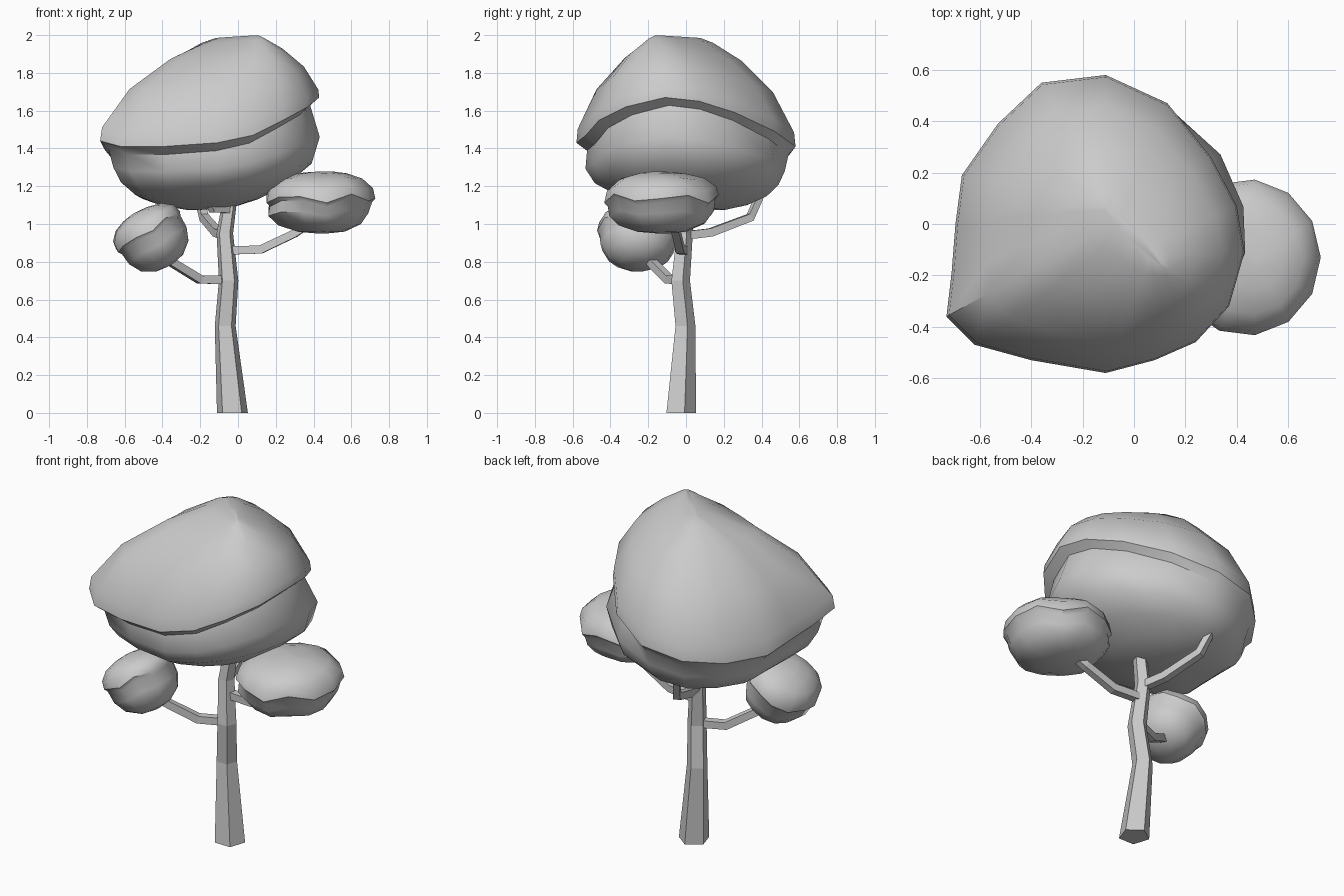
import bpy
import bmesh
from math import sin, cos, pi, radians
from mathutils import Vector, Matrix

cube = bpy.data.objects.get("Cube")
if cube:
    bpy.data.objects.remove(cube, do_unlink=True)

grey = bpy.data.materials.new("plain_grey")
grey.use_nodes = True
grey.diffuse_color = (0.6, 0.6, 0.6, 1)
grey.node_tree.nodes["Principled BSDF"].inputs["Base Color"].default_value = (0.6, 0.6, 0.6, 1)


def loft(name, rings, smooth=False):
    """Skin a list of rings and close both ends."""
    bm = bmesh.new()
    loops = [[bm.verts.new(p) for p in ring] for ring in rings]
    n = len(loops[0])
    for a, b in zip(loops, loops[1:]):
        for i in range(n):
            j = (i + 1) % n
            bm.faces.new((a[i], a[j], b[j], b[i]))
    bm.faces.new(loops[0])
    bm.faces.new(loops[-1])
    bmesh.ops.recalc_face_normals(bm, faces=bm.faces[:])
    mesh = bpy.data.meshes.new(name)
    bm.to_mesh(mesh)
    bm.free()
    mesh.materials.append(grey)
    ob = bpy.data.objects.new(name, mesh)
    bpy.context.collection.objects.link(ob)
    if smooth:
        bpy.ops.object.select_all(action="DESELECT")
        ob.select_set(True)
        bpy.context.view_layer.objects.active = ob
        bpy.ops.object.shade_smooth_by_angle(angle=radians(42))
    return ob


def tube(name, path, radii, sides, level=False, turn=0.0):
    """Faceted limb along a path; level keeps the sections horizontal."""
    pts = [Vector(p) for p in path]
    rings = []
    for i, (p, r) in enumerate(zip(pts, radii)):
        t = (pts[min(i + 1, len(pts) - 1)] - pts[max(i - 1, 0)]).normalized()
        if level:
            t = Vector((0, 0, 1))
        u = t.cross(Vector((0, 1, 0) if level else (0, 0, 1))).normalized()
        v = t.cross(u)
        rings.append([p + r * (u * cos(turn + 2 * pi * k / sides) + v * sin(turn + 2 * pi * k / sides))
                      for k in range(sides)])
    return loft(name, rings)


def clump(name, rim, ridge, nadir, cap, bowl, lip, belly):
    """Leaf clump: a cap rising to a short ridge, its lip overhanging a bowl.
    belly widens or narrows the bowl below each rim point."""
    rim, nadir = [Vector(p) for p in rim], Vector(nadir)
    a, b = [Vector(p) for p in ridge]
    span = (b - a).xy
    tops = []
    for p in rim:
        t = 0.5 + (p - (a + b) / 2).xy.dot(span) / span.length
        tops.append(a.lerp(b, max(0, min(1, t))))
    rings = [[Vector((*q.xy.lerp(p.xy, r), p.z + (q.z - p.z) * h)) for p, q in zip(rim, tops)]
             for r, h in reversed(cap)]
    for r, h in bowl:
        ring = []
        for p, f in zip(rim, belly):
            wide = r * (1 + (f - 1) * sin(pi * min(1, h * 1.1)))
            z = p.z - lip
            ring.append(Vector((*nadir.xy.lerp(p.xy, wide), z + (nadir.z - z) * h)))
        rings.append(ring)
    return loft(name, rings, smooth=True)


# Trunk
tube("trunk",
     [(-.03, -.033, 0), (-.068, -.008, .46), (-.05, -.033, .7), (-.07, -.01, .95), (-.033, 0, 1.2)],
     [.086, .058, .054, .046, .038], 5, level=True, turn=radians(53))

# Branches
branches = {
    "right_branch": [(-.06, -.03, .705), (-.2, -.09, .705), (-.38, -.2, .815), (-.45, -.24, .88)],
    "left_branch": [(-.05, -.01, .86), (.12, -.03, .865), (.3, -.05, .95), (.42, -.08, 1.03)],
    "back_branch": [(-.07, 0, .94), (-.11, .13, .955), (-.18, .34, 1.035), (-.21, .39, 1.15)],
    "front_branch": [(-.04, -.01, 1.08), (-.13, -.08, 1.08), (-.17, -.12, 1.2)],
}
for name, path in branches.items():
    tube(name, path, [.031, .031, .029, .025], 4, turn=pi / 4)

# Main canopy: tilted, uneven rim with a diagonal ridge on top
canopy_rim = [
    (-.73, -.36, 1.44), (-.62, -.47, 1.41), (-.4, -.53, 1.41), (-.11, -.58, 1.43),
    (.08, -.53, 1.47), (.24, -.46, 1.55), (.37, -.32, 1.62), (.43, -.11, 1.67),
    (.4, .07, 1.65), (.3, .26, 1.59), (.13, .47, 1.49), (-.11, .58, 1.41),
    (-.36, .55, 1.37), (-.53, .39, 1.34), (-.67, .19, 1.35), (-.695, 0, 1.38), (-.71, -.19, 1.4)]
canopy_belly = [.92, .93, .97, .99, 1, 1.02, 1.04, 1.08, 1.13, 1.17, 1.05,
                .92, .92, .92, .91, .9, .9]
clump("main_canopy", canopy_rim, [(-.1, .06, 1.985), (.11, -.16, 2)], (-.17, .12, 1.07),
      [(1, 0), (.985, .13), (.77, .5), (.45, .79), (.16, .955), (.03, 1)],
      [(.92, 0), (.94, .3), (.87, .54), (.7, .74), (.46, .89), (.2, .98)], .042, canopy_belly)

# Small side clumps share one rounded profile
SIDES = 13
angles = [2 * pi * k / SIDES for k in range(SIDES)]
round_cap = [(1, 0), (.95, .38), (.72, .74), (.38, .93), (.05, 1)]
round_bowl = [(.94, 0), (.92, .35), (.76, .7), (.43, .94), (.1, 1)]


def oval(rx, ry, wave):
    return [(rx * cos(a), ry * sin(a), wave * sin(2.4 * k)) for k, a in enumerate(angles)]


left = clump("left_clump", oval(.292, .305, .025), [(-.06, .04, .14), (.08, -.04, .145)],
             (.01, .01, -.185), round_cap, round_bowl, .02, [1 - .06 * cos(a) for a in angles])
left.data.transform(Matrix.Translation((.435, -.13, 1.135)))

right = clump("right_clump", oval(.2, .22, .012), [(-.02, -.04, .12), (-.02, .04, .12)],
              (.01, 0, -.215), round_cap, round_bowl, .02, [1] * SIDES)
right.data.transform(Matrix.Translation((-.476, -.252, .962)) @ Matrix.Rotation(radians(-32), 4, "Y"))
